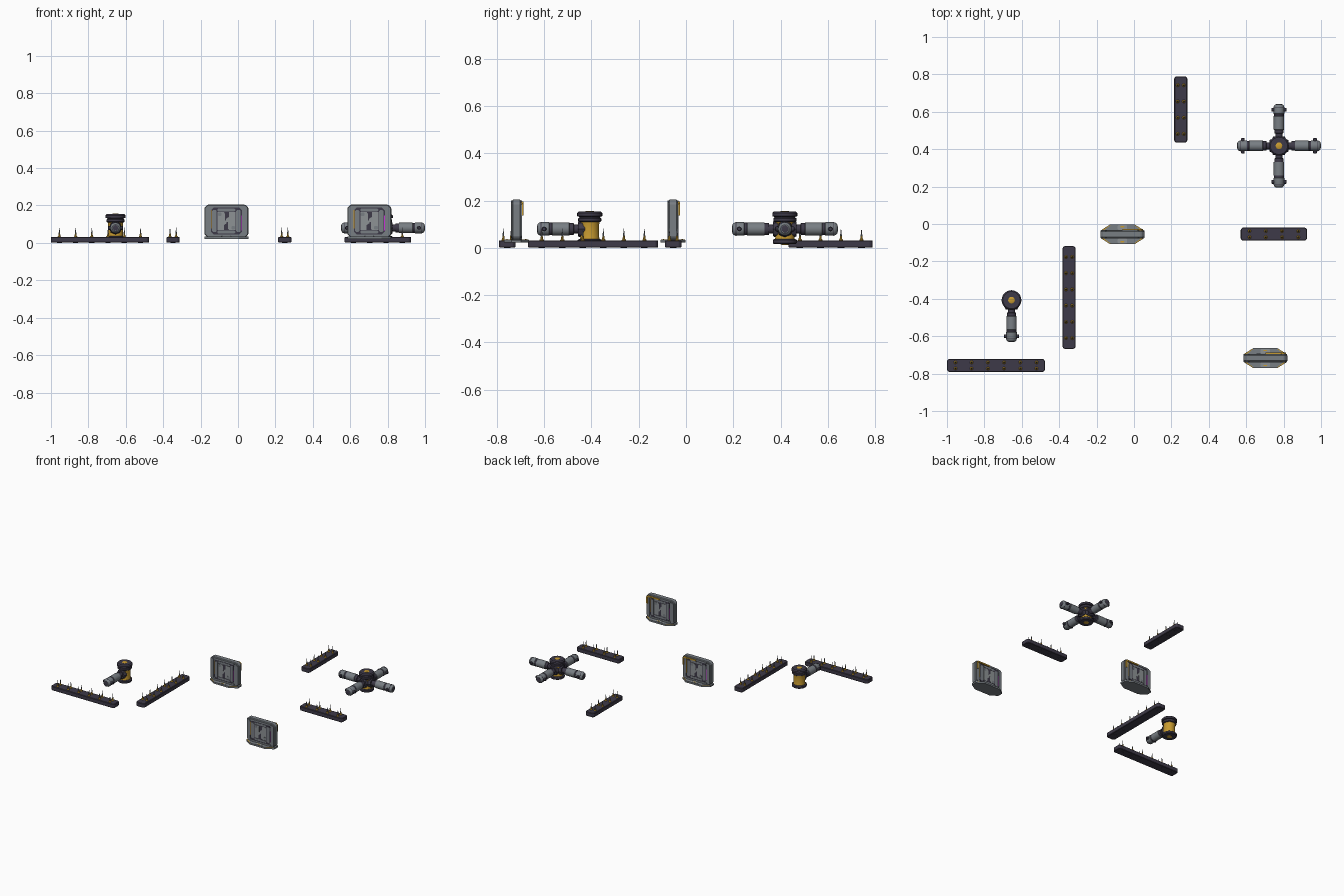
import bpy, bmesh, math
from mathutils import Matrix, Vector

if "Cube" in bpy.data.objects:
    bpy.data.objects.remove(bpy.data.objects["Cube"])


def mat(name, r, g, b):
    m = bpy.data.materials.new(name)
    m.diffuse_color = (r, g, b, 1)
    m.use_nodes = True
    m.node_tree.nodes["Principled BSDF"].inputs["Base Color"].default_value = m.diffuse_color
    return m


DARK = mat("dark_metal", .048, .042, .065)
GREY = mat("steel", .19, .21, .23)
PALE = mat("pale_steel", .27, .29, .30)
GOLD = mat("gold", .58, .33, .03)
GLOW = mat("magenta_light", .6, .03, .7)


def finish(name, bm, material, smooth=False):
    bmesh.ops.recalc_face_normals(bm, faces=bm.faces[:])
    me = bpy.data.meshes.new(name)
    bm.to_mesh(me)
    bm.free()
    me.materials.append(material)
    ob = bpy.data.objects.new(name, me)
    bpy.context.collection.objects.link(ob)
    if smooth:
        bpy.ops.object.select_all(action='DESELECT')
        ob.select_set(True)
        bpy.context.view_layer.objects.active = ob
        bpy.ops.object.shade_smooth_by_angle(angle=math.radians(35))
    return ob


def lathe(name, profile, material, mtx, n=20):
    """Revolve (radius, height) points around local z; ends are capped."""
    bm = bmesh.new()
    rings = [[bm.verts.new(mtx @ Vector((r * math.cos(2 * math.pi * i / n), r * math.sin(2 * math.pi * i / n), h)))
              for i in range(n)] for r, h in profile]
    for a, b in zip(rings, rings[1:]):
        for i in range(n):
            bm.faces.new((a[i], a[(i + 1) % n], b[(i + 1) % n], b[i]))
    bm.faces.new(rings[0])
    bm.faces.new(rings[-1])
    return finish(name, bm, material, True)


def prism(name, pts, depth, material, mtx):
    """Extrude a 2D outline symmetrically along local z."""
    bm = bmesh.new()
    lo, hi = [[bm.verts.new(mtx @ Vector((x, y, s * depth / 2))) for x, y in pts] for s in (-1, 1)]
    bm.faces.new(lo)
    bm.faces.new(hi)
    for i in range(len(pts)):
        j = (i + 1) % len(pts)
        bm.faces.new((lo[i], lo[j], hi[j], hi[i]))
    return finish(name, bm, material)


def chamfered(w, h, c, cx=0, cy=0):
    a, b = w / 2, h / 2
    return [(cx + x, cy + y) for x, y in ((-a + c, -b), (a - c, -b), (a, -b + c), (a, b - c),
                                          (a - c, b), (-a + c, b), (-a, b - c), (-a, -b + c))]


def bevel(ob, w, seg=1):
    m = ob.modifiers.new("bevel", 'BEVEL')
    m.width, m.segments, m.limit_method = w, seg, 'ANGLE'


T = Matrix.Translation


def rot(deg, axis):
    return Matrix.Rotation(math.radians(deg), 4, axis)


# Spike strips: dark bar, gold sockets, sharp spikes and underside pads
def spike_strip(x, y, length, count, turn):
    base = T((x, y, 0)) @ rot(turn, 'Z')
    bar = prism("spike_bar", chamfered(length, .07, .01), .031, DARK, base @ T((0, 0, .0165)))
    bevel(bar, .003)
    pitch = .0868
    for i in range(count):
        px = (i - (count - 1) / 2) * pitch
        lathe("bar_pad", [(.014, 0), (.014, .006)], DARK, base @ T((px, 0, 0)), 12)
        for s in (-1, 1):
            at = base @ T((px, s * .0165, 0))
            lathe("spike_socket", [(.009, .03), (.009, .034), (.0055, .037), (.004, .05)], GOLD, at, 10)
            lathe("spike", [(.005, .034), (.004, .05), (.0004, .082)], GREY, at, 8)


spike_strip(.25, .612, .355, 4, 90)
spike_strip(.748, -.054, .355, 4, 0)
spike_strip(-.347, -.393, .55, 6, 90)
spike_strip(-.738, -.756, .524, 6, 0)


# Pipe hubs: gold drum, dark caps and radial pipe arms
def pipe_hub(x, y, arms):
    at = T((x, y, 0))
    lathe("hub_drum", [(.043, .03), (.040, .045), (.039, .08), (.040, .10), (.043, .118)], GOLD, at, 24)
    lathe("hub_top_cap", [(.044, .11), (.049, .114), (.049, .125), (.044, .128), (.044, .131), (.053, .134),
                          (.053, .147), (.046, .154), (.03, .154)], DARK, at, 24)
    lathe("hub_bottom_cap", [(.03, .016), (.046, .016), (.051, .021), (.051, .033), (.044, .038)], DARK, at, 24)
    lathe("hub_top_stud", [(.018, .15), (.018, .155), (.014, .157)], GOLD, at, 16)
    lathe("hub_bottom_stud", [(.014, .013), (.018, .015), (.018, .02)], GOLD, at, 16)
    for a in arms:
        m = T((x, y, .08)) @ rot(a, 'Z') @ rot(90, 'Y')
        lathe("arm_flange", [(.035, .02), (.035, .043), (.03, .05), (.02, .05)], DARK, m, 8)
        lathe("arm_neck", [(.019, .03), (.019, .066), (.025, .068), (.025, .088), (.02, .09)], DARK, m, 16)
        lathe("arm_pipe", [(.022, .084), (.028, .087), (.028, .158), (.025, .161)], GREY, m)
        lathe("arm_seam", [(.0265, .155), (.0265, .172)], DARK, m)
        lathe("arm_end", [(.025, .169), (.0285, .172), (.0285, .208), (.025, .217), (.018, .222)], GREY, m)
        lathe("arm_end_socket", [(.015, .215), (.015, .223), (.01, .224)], DARK, m, 12)
        lathe("arm_pin", [(.007, -.041), (.010, -.038), (.010, .038), (.007, .041)], DARK,
              m @ T((0, 0, .193)) @ rot(90, 'X'), 12)
        # local strap around the end segment beside the pin
        lathe("arm_band", [(.0292, .205), (.0292, .208)], DARK, m)


pipe_hub(.775, .418, (0, 90, 180, 270))
pipe_hub(-.655, -.407, (270,))


# Upright wall panels on an elongated octagonal foot
def wall_panel(x, y):
    at = T((x, y, .117))
    face = at @ rot(90, 'X')           # outline x,z ; local +z faces front
    slab = prism("panel_slab", chamfered(.235, .174, .016), .036, GREY, face)
    bevel(slab, .004)
    foot = [(-.117, -.02), (-.065, -.053), (.065, -.053), (.117, -.02),
            (.117, .02), (.065, .053), (-.065, .053), (-.117, .02)]
    prism("panel_foot", foot, .012, GREY, T((x, y, .028)))
    for s in (-1, 1):
        prism("foot_plate", chamfered(.05, .025, .004, 0, s * .036), .003, PALE, T((x, y, .0345)))
        prism("foot_clip", chamfered(.02, .006, .001, 0, s * .04), .005, GOLD, T((x, y, .035)))
        for e in (-1, 1):
            prism("foot_trim", [(e * .112, s * .022), (e * .067, s * .05), (e * .062, s * .05),
                                (e * .100, s * .022)], .002, GOLD, T((x, y, .0345)))
    # both faces carry the same detail, turned half a revolution
    for turn in (0, 180):
        f = at @ rot(turn, 'Z') @ rot(90, 'X') @ T((0, 0, .019))
        prism("face_recess", chamfered(.166, .142, .014), .004, DARK, f)
        for s in (-1, 1):
            prism("face_side_rail", chamfered(.026, .15, .008, s * .098), .008, GREY, f)
            prism("face_end_rail", chamfered(.17, .012, .003, 0, s * .077), .008, GREY, f)
            # hooked tiles leave an S shaped channel between them
            tile = [(-.006, .004), (-.006, .04), (-.012, .048), (-.046, .048), (-.046, -.048),
                    (-.012, -.048), (-.012, -.022), (.003, -.012), (.003, .004)]
            prism("inner_tile", [(s * px - s * .002, s * pz) for px, pz in tile], .007, PALE, f)
            prism("side_tile", chamfered(.024, .118, .006, s * .064), .007, GREY, f)
            prism("end_tile", chamfered(.096, .014, .004, 0, s * .059), .007, GREY, f)
            prism("corner_block", chamfered(.02, .02, .005, s * .036, -s * .036), .009, GREY, f)
        prism("side_light", chamfered(.004, .08, .001, .0815, -.01), .0075, GLOW, f)
        prism("side_trim", chamfered(.004, .10, .001, -.0815, .01), .0075, GOLD, f)
    # gold bracket on the rear upper corner
    prism("rear_bracket", [(0, .07), (0, .08), (.1, .08), (.11, .07), (.11, .02), (.1, .02), (.1, .07)],
          .008, GOLD, face @ T((0, 0, -.025)))


wall_panel(-.062, -.055)
wall_panel(.702, -.717)
